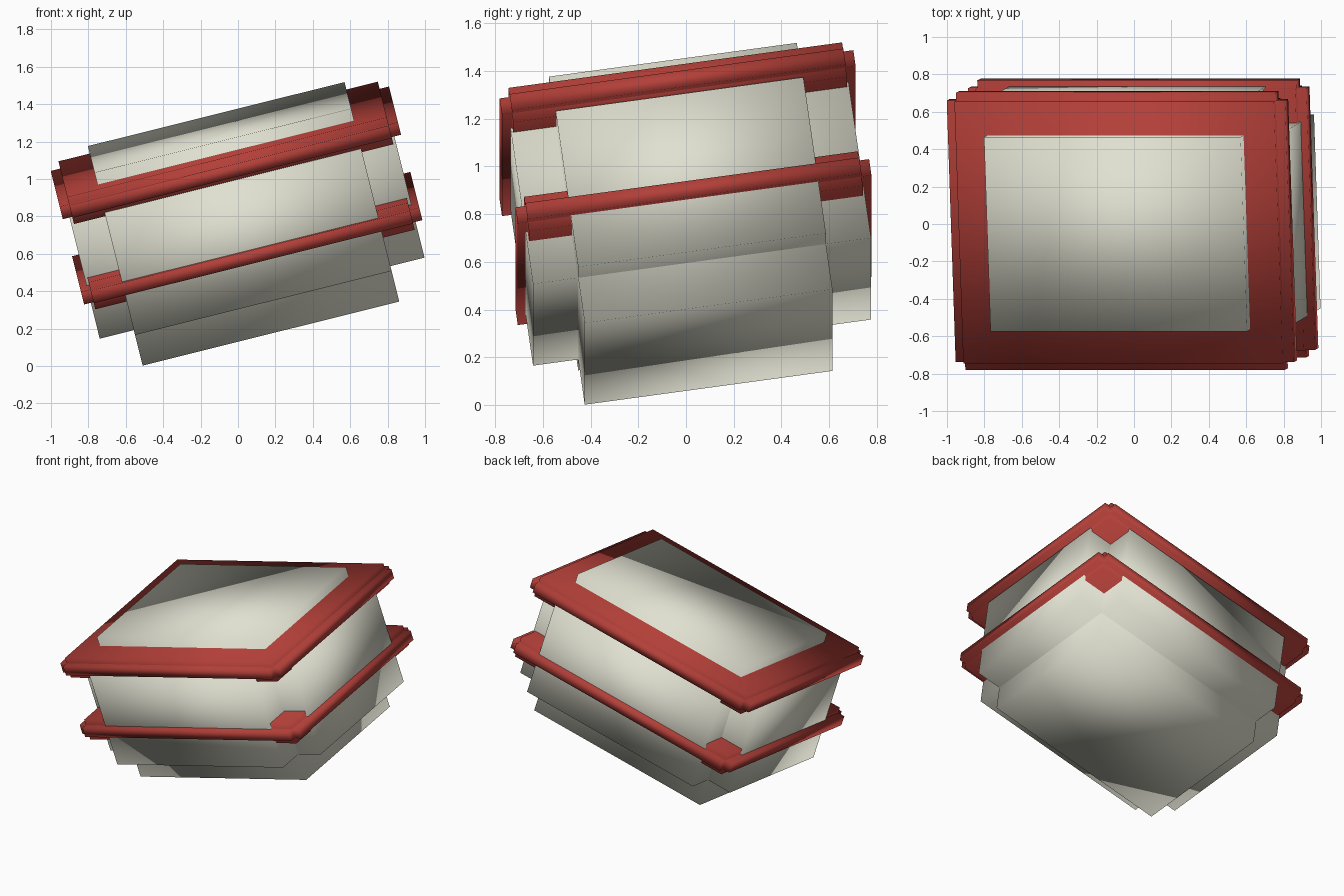
import bpy
import math
from mathutils import Euler, Matrix, Vector

# Remove the default cube
cube = bpy.data.objects.get("Cube")
if cube:
    bpy.data.objects.remove(cube, do_unlink=True)

CENTRE = Vector((0.03, 0.02, 0.76))
TILT = Euler((math.radians(8), math.radians(-14), 0))
FRAME = Matrix.Translation(CENTRE) @ TILT.to_matrix().to_4x4()


def material(name, colour):
    mat = bpy.data.materials.new(name)
    mat.use_nodes = True
    rgba = (*colour, 1)
    mat.diffuse_color = rgba
    mat.node_tree.nodes["Principled BSDF"].inputs["Base Color"].default_value = rgba
    return mat


def box(name, half, mat, height=0):
    """Softly shaded box in the tilted frame, given by its half sizes."""
    bpy.ops.mesh.primitive_cube_add(size=2)
    ob = bpy.context.object
    ob.name = name
    ob.data.transform(Matrix.Diagonal((*half, 1)))
    ob.data.materials.append(mat)
    bpy.ops.object.shade_smooth()
    ob.matrix_world = FRAME @ Matrix.Translation((0, 0, height))
    return ob


ivory = material("ivory", (0.75, 0.75, 0.64))
red = material("red", (0.45, 0.05, 0.04))

# Body: three crossed blocks
box("body_tall_block", (0.707, 0.524, 0.537), ivory)
box("body_wide_block", (0.895, 0.524, 0.34), ivory)
box("body_deep_block", (0.707, 0.715, 0.34), ivory)

# Bands: each made of three crossed slabs, which step the rim
for level, height in (("upper", 0.395), ("lower", -0.08)):
    box(level + "_band_thick_slab", (0.88, 0.706, 0.075), red, height)
    box(level + "_band_wide_slab", (0.932, 0.706, 0.035), red, height)
    box(level + "_band_deep_slab", (0.88, 0.748, 0.035), red, height)
